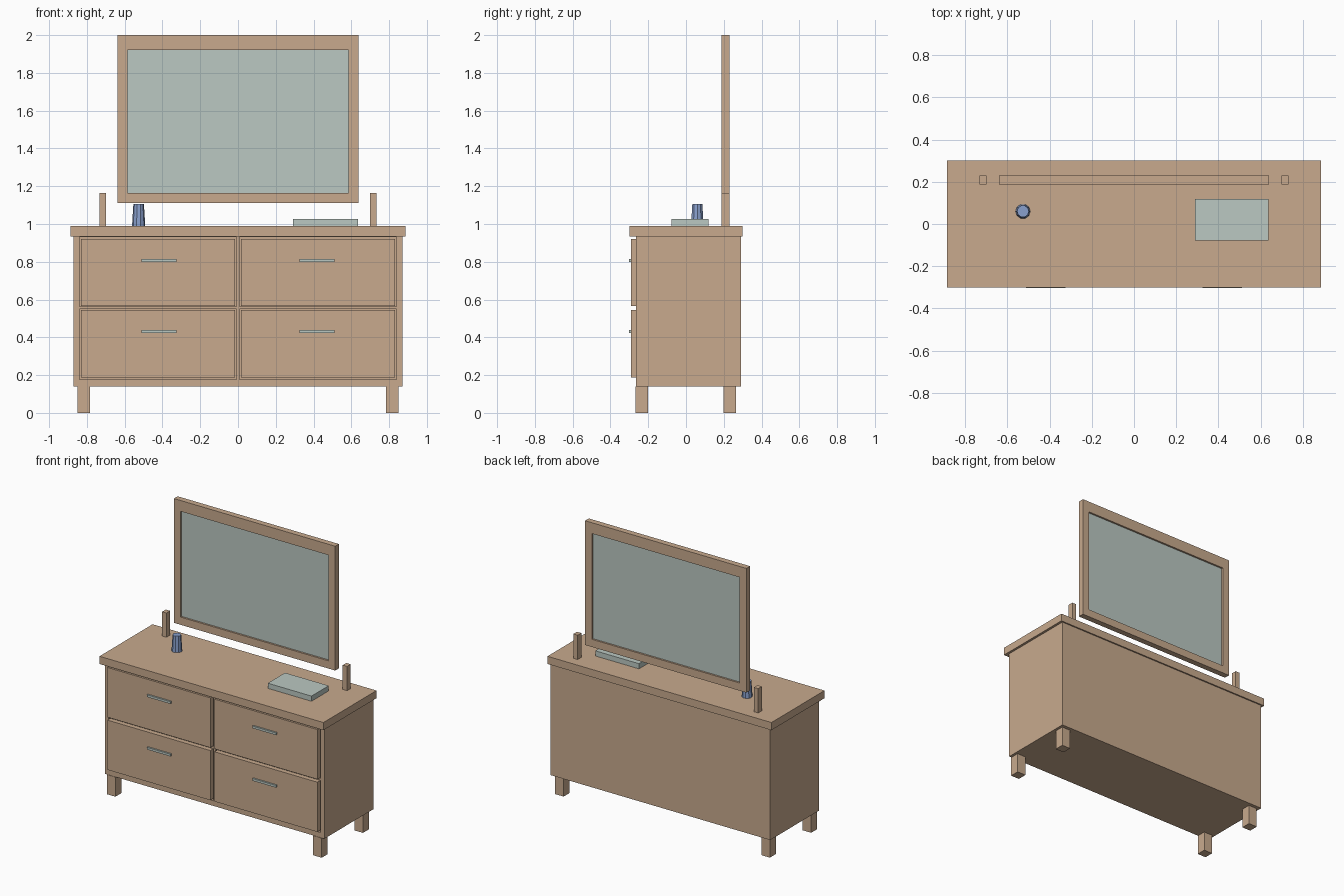
import bpy, bmesh, math
from mathutils import Matrix

if "Cube" in bpy.data.objects:
    bpy.data.objects.remove(bpy.data.objects["Cube"])


def material(name, rgb):
    m = bpy.data.materials.new(name)
    m.diffuse_color = (*rgb, 1)
    m.use_nodes = True
    m.node_tree.nodes["Principled BSDF"].inputs["Base Color"].default_value = m.diffuse_color
    return m


WOOD = material("light_wood", (0.578, 0.402, 0.270))
GLASS = material("pale_grey_green", (0.497, 0.578, 0.539))
BLUE = material("soft_blue", (0.250, 0.352, 0.610))


def finish(name, bm, mat):
    me = bpy.data.meshes.new(name)
    bm.to_mesh(me)
    bm.free()
    me.materials.append(mat)
    ob = bpy.data.objects.new(name, me)
    bpy.context.collection.objects.link(ob)
    return ob


def box(name, x, y, z, mat=WOOD):
    """Box from (min, max) pairs on each axis."""
    bm = bmesh.new()
    bmesh.ops.create_cube(bm, size=1)
    for v in bm.verts:
        v.co = [r[0] if c < 0 else r[1] for r, c in zip((x, y, z), v.co)]
    return finish(name, bm, mat)


def panel_with_holes(name, xs, zs, y, holes):
    """Slab on an x/z grid, leaving out the grid cells listed in holes."""
    bm = bmesh.new()
    grid = [[bm.verts.new((x, y[0], z)) for z in zs] for x in xs]
    for i in range(len(xs) - 1):
        for j in range(len(zs) - 1):
            if (i, j) not in holes:
                bm.faces.new((grid[i][j], grid[i + 1][j],
                              grid[i + 1][j + 1], grid[i][j + 1]))
    front = bm.faces[:]
    ext = bmesh.ops.extrude_face_region(bm, geom=front, use_keep_orig=True)
    for v in ext["geom"]:
        if isinstance(v, bmesh.types.BMVert):
            v.co.y = y[1]
    bmesh.ops.recalc_face_normals(bm, faces=bm.faces)
    bmesh.ops.dissolve_limit(bm, angle_limit=0.01, verts=bm.verts, edges=bm.edges)
    return finish(name, bm, WOOD)


# Cabinet: carcass, face frame with four openings, overhanging top
box("cabinet_carcass", (-0.87, 0.87), (-0.24, 0.29), (0.14, 0.935))
panel_with_holes("cabinet_face_frame",
                 (-0.87, -0.84, -0.008, 0.008, 0.84, 0.87),
                 (0.14, 0.176, 0.549, 0.563, 0.932, 0.935),
                 (-0.265, -0.24), {(1, 1), (3, 1), (1, 3), (3, 3)})
box("cabinet_top", (-0.887, 0.887), (-0.30, 0.30), (0.935, 0.99))

# Legs, drawers, handles and mirror posts on both sides
for s, side in ((-1, "left"), (1, "right")):
    def span(a, b):
        return tuple(sorted((s * a, s * b)))

    for row, y in (("front", (-0.268, -0.2)), ("back", (0.198, 0.266))):
        box(f"{row}_leg_{side}", span(0.783, 0.851), y, (0, 0.14))
    for row, z0, z1, hz in (("lower", 0.188, 0.544, 0.432),
                            ("upper", 0.565, 0.921, 0.808)):
        box(f"{row}_drawer_{side}", span(0.016, 0.832), (-0.29, -0.235), (z0, z1))
        box(f"{row}_handle_{side}", span(0.325, 0.511), (-0.302, -0.289),
            (hz - 0.008, hz + 0.008), GLASS)
    box(f"mirror_post_{side}", span(0.698, 0.732), (0.188, 0.229), (0.99, 1.164))

# Mirror: frame with opening, glass pane recessed on both faces
panel_with_holes("mirror_frame", (-0.639, -0.586, 0.586, 0.639),
                 (1.11, 1.165, 1.922, 2.0), (0.187, 0.229), {(1, 1)})
box("mirror_glass", (-0.587, 0.587), (0.2, 0.216), (1.164, 1.923), GLASS)

# Items on the top: book and small tapered cup
box("book", (0.29, 0.636), (-0.077, 0.118), (0.99, 1.027), GLASS)
bm = bmesh.new()
bmesh.ops.create_cone(bm, cap_ends=True, segments=10, radius1=0.035, radius2=0.028,
                      depth=0.115,
                      matrix=Matrix.Translation((-0.526, 0.06, 1.0475))
                      @ Matrix.Rotation(math.radians(18), 4, "Z"))
finish("cup", bm, BLUE)
